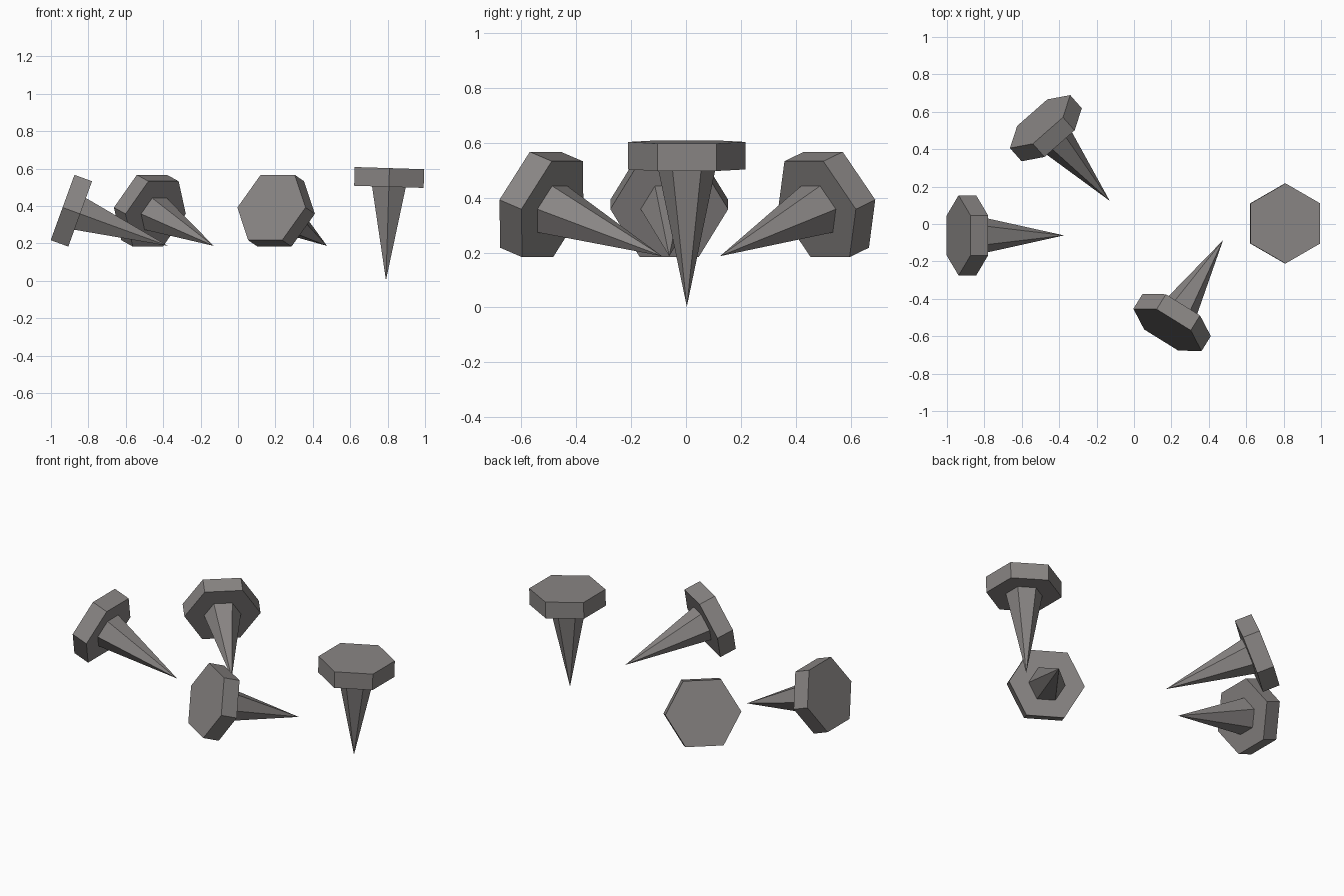
import bpy, bmesh, math
from mathutils import Matrix, Vector

if "Cube" in bpy.data.objects:
    bpy.data.objects.remove(bpy.data.objects["Cube"])

iron = bpy.data.materials.new("dull iron grey")
iron.diffuse_color = (0.25, 0.235, 0.23, 1.0)
iron.use_nodes = True
iron.node_tree.nodes["Principled BSDF"].inputs["Base Color"].default_value = iron.diffuse_color

LENGTH, HEAD_T = 0.60, 0.10      # whole nail, head thickness
HEAD_R, SPIKE_R = 0.2145, 0.104  # corner radii of the hexagons


def hexagon(bm, radius, z):
    # corners lie on the local y axis
    return [bm.verts.new((radius * math.sin(math.radians(60 * -i)),
                          radius * math.cos(math.radians(60 * -i)), z))
            for i in range(6)]


def make_object(name, bm, matrix):
    bmesh.ops.recalc_face_normals(bm, faces=bm.faces[:])
    bm.transform(matrix)
    mesh = bpy.data.meshes.new(name)
    bm.to_mesh(mesh)
    bm.free()
    mesh.materials.append(iron)
    bpy.context.collection.objects.link(bpy.data.objects.new(name, mesh))


def nail(label, tip, tilt, yaw):
    # local space: tip at origin, head up; tilted about y, then turned about z
    m = (Matrix.Translation(Vector(tip)) @ Matrix.Rotation(math.radians(yaw), 4, 'Z')
         @ Matrix.Rotation(math.radians(tilt), 4, 'Y'))
    # hexagonal head
    bm = bmesh.new()
    low = hexagon(bm, HEAD_R, LENGTH - HEAD_T)
    top = hexagon(bm, HEAD_R, LENGTH)
    bm.faces.new(low)
    bm.faces.new(top)
    for i in range(6):
        j = (i + 1) % 6
        bm.faces.new((low[i], low[j], top[j], top[i]))
    make_object("nail_head_" + label, bm, m)
    # six-sided tapering spike
    bm = bmesh.new()
    point = bm.verts.new((0, 0, 0))
    ring = hexagon(bm, SPIKE_R, LENGTH - HEAD_T)
    bm.faces.new(ring)
    for i in range(6):
        bm.faces.new((ring[i], ring[(i + 1) % 6], point))
    make_object("nail_spike_" + label, bm, m)


nail("upright", (0.791, 0.003, 0.003), 1.8, 0)
nail("left", (-0.374, -0.061, 0.187), -70, 0)
nail("back", (-0.13, 0.124, 0.187), -70, -48.7)
nail("front", (0.476, -0.087, 0.187), -70, 58.2)
